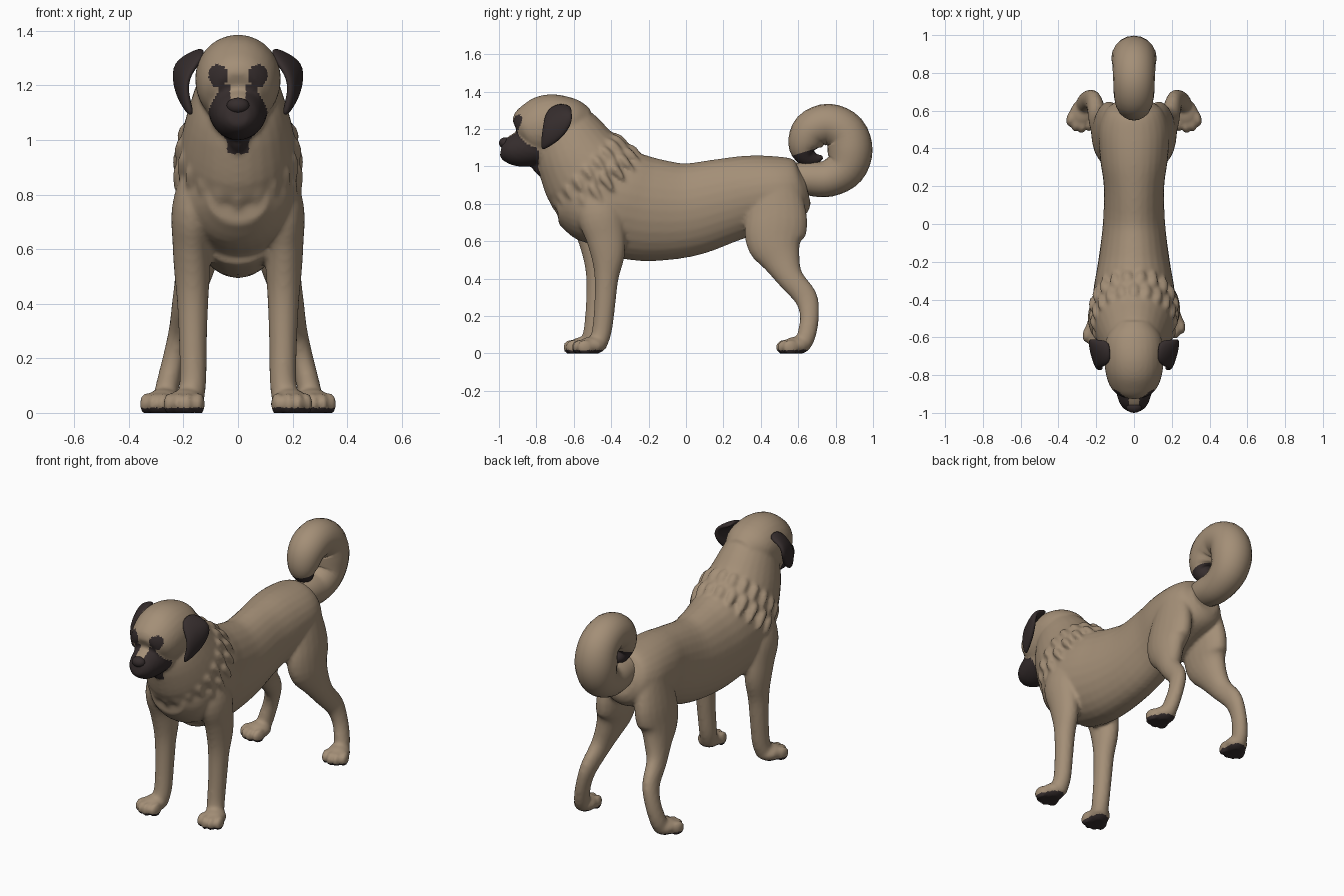
import bpy, bmesh, math
from mathutils import Vector, Matrix

if "Cube" in bpy.data.objects:
    bpy.data.objects.remove(bpy.data.objects["Cube"])


def material(name, rgb):
    m = bpy.data.materials.new(name)
    m.diffuse_color = (*rgb, 1)
    m.use_nodes = True
    m.node_tree.nodes["Principled BSDF"].inputs["Base Color"].default_value = m.diffuse_color
    return m


TAN = material("tan fur", (0.37, 0.275, 0.185))
DARK = material("dark brown fur", (0.036, 0.026, 0.026))


def spline(pts, steps=4):
    """Catmull-Rom through (x, y, z, half width, half depth) stations."""
    p = [Vector(q) for q in pts]
    p = [2 * p[0] - p[1]] + p + [2 * p[-1] - p[-2]]
    out = []
    for i in range(1, len(p) - 2):
        a, b, c, d = p[i - 1:i + 3]
        for s in range(steps):
            t = s / steps
            out.append(0.5 * (2 * b + (c - a) * t + (2 * a - 5 * b + 4 * c - d) * t ** 2
                              + (3 * b - a - 3 * c + d) * t ** 3))
    return out + [p[-2]]


def tube(bm, pts, sides=20, steps=4):
    """Loft elliptical rings square to the path, closed at both ends."""
    st = spline(pts, steps)
    rings = []
    for i, s in enumerate(st):
        t = (st[min(i + 1, len(st) - 1)].xyz - st[max(i - 1, 0)].xyz).normalized()
        side = (Vector((1, 0, 0)) - t * t.x).normalized()
        up = t.cross(side)
        a, b = max(s[3], 0.004), max(s[4], 0.004)
        rings.append([bm.verts.new(s.xyz + side * a * math.cos(k * math.tau / sides)
                                   + up * b * math.sin(k * math.tau / sides)) for k in range(sides)])
    for r, q in zip(rings, rings[1:]):
        for k in range(sides):
            bm.faces.new((r[k], r[k - 1], q[k - 1], q[k]))
    bm.faces.new(rings[0])
    bm.faces.new(rings[-1][::-1])


def ball(bm, c, r, turn=0):
    m = Matrix.Translation(c) @ Matrix.Rotation(turn, 4, 'Z') @ Matrix.Diagonal((*r, 1))
    bmesh.ops.create_uvsphere(bm, u_segments=16, v_segments=10, radius=1, matrix=m)


def finish(name, bm, mats=(TAN,)):
    bmesh.ops.recalc_face_normals(bm, faces=bm.faces[:])
    me = bpy.data.meshes.new(name)
    bm.to_mesh(me)
    bm.free()
    ob = bpy.data.objects.new(name, me)
    bpy.context.collection.objects.link(ob)
    for m in mats:
        me.materials.append(m)
    me.shade_smooth()
    return ob


def flat(rows):
    """Stations on the centre line: (y, z, half width, half depth)."""
    return [(0, *r) for r in rows]


bm = bmesh.new()
# torso, rump to chest
tube(bm, flat([(.645, .89, .09, .09), (.60, .88, .15, .155), (.50, .87, .185, .185),
               (.35, .85, .18, .21), (.20, .815, .16, .228), (0, .767, .165, .252),
               (-.20, .77, .19, .278), (-.35, .80, .215, .285), (-.48, .82, .22, .265),
               (-.60, .80, .19, .20), (-.69, .79, .11, .10)]), 28)
# neck
tube(bm, flat([(-.36, .85, .19, .22), (-.49, .93, .215, .265), (-.57, 1.04, .20, .235),
               (-.64, 1.17, .16, .185), (-.71, 1.24, .12, .13)]), 28)
# skull
tube(bm, flat([(-.52, 1.23, .09, .08), (-.60, 1.235, .145, .13), (-.70, 1.225, .157, .163),
               (-.79, 1.205, .15, .16), (-.86, 1.19, .125, .125), (-.897, 1.175, .08, .075)]), 28)
# muzzle
tube(bm, flat([(-.72, 1.11, .11, .09), (-.84, 1.10, .104, .10), (-.91, 1.09, .09, .09),
               (-.96, 1.09, .07, .067), (-.988, 1.095, .04, .04)]), 24)
# chin tuft
tube(bm, [(0, -.79, 1.05, .05, .05), (0, -.785, .99, .035, .035), (0, -.775, .95, .008, .008)])

# ruff of fur tufts round the neck
n, u = Vector((0, -.7, .714)), Vector((0, .714, .7))
for cy, cz, w, h, off in ((-.535, .985, .195, .235, 0), (-.475, .92, .205, .25, .5)):
    for k in range(20):
        ang = (k + off) * math.tau / 20
        rad = Vector((math.cos(ang), 0, 0)) + u * math.sin(ang)
        p = Vector((0, cy, cz)) + Vector((w * math.cos(ang), 0, 0)) + u * h * math.sin(ang)
        d = (-n * .8 + rad * .3 + Vector((0, 0, -.25))).normalized()
        tube(bm, [(*(p - d * .04), .01, .01), (*p, .033, .028), (*(p + d * .05), .026, .022),
                  (*(p + d * .1), .004, .004)], 8, 2)


def paw(x, y, turn):
    ball(bm, (x, y, .042), (.066, .075, .048), turn)
    for i in range(4):
        dx = -.054 + .036 * i
        dy = -.065 if i in (1, 2) else -.045
        v = Matrix.Rotation(turn, 3, 'Z') @ Vector((dx, dy, 0))
        ball(bm, (x + v.x, y + v.y, .033), (.022, .045, .041), turn)


# legs; the left foreleg stands slightly further forward
front = [(.14, -.47, .90, .06, .09), (.165, -.46, .75, .077, .12), (.17, -.43, .62, .07, .105),
         (.168, -.418, .52, .066, .09), (.166, -.425, .40, .057, .064), (.165, -.435, .25, .051, .056),
         (.165, -.45, .12, .049, .053), (.175, -.475, .04, .05, .05)]
hind = [(.11, .49, .90, .07, .12), (.13, .485, .72, .083, .165), (.145, .475, .60, .08, .155),
        (.165, .51, .50, .066, .105), (.19, .56, .40, .052, .07), (.21, .64, .30, .044, .062),
        (.235, .66, .20, .041, .051), (.258, .645, .10, .043, .05), (.268, .62, .04, .045, .045)]
for s in (1, -1):
    shift = 0 if s > 0 else -.045
    tube(bm, [(s * x, y + shift, z, a, b) for x, y, z, a, b in front])
    tube(bm, [(s * x, y, z, a, b) for x, y, z, a, b in hind])
    paw(s * .19, -.502 + shift, s * .15)
    paw(s * .272, .59, s * .25)

# fuse everything into one skin
body = finish("body", bm)
r = body.modifiers.new("fuse", 'REMESH')
r.mode, r.voxel_size = 'VOXEL', .011
sm = body.modifiers.new("soften", 'SMOOTH')
sm.factor, sm.iterations = .5, 4
dg = bpy.context.evaluated_depsgraph_get()
skin = bpy.data.meshes.new_from_object(body.evaluated_get(dg))
body.modifiers.clear()
body.data = skin
skin.materials.clear()
skin.materials.append(TAN)
skin.materials.append(DARK)
for v in skin.vertices:
    v.co.z = max(v.co.z, 0)


def is_dark(c):
    x, y, z = abs(c.x), c.y, c.z
    if z < .02:                                                     # soles
        return True
    if y > -.73 or z < .95:
        return False
    muzzle = (y < -.79 - max(0, z - 1.08) * .5 and z < 1.2
              and x < .112 - max(0, z - 1.1) * .5 and (z < 1.145 or x > .03))
    eye = ((x - .072) / .036) ** 2 + ((z - 1.235) / .042) ** 2 < 1 and y < -.78
    chin = z < 1.04 and x < .04
    return muzzle or eye or chin


for f in skin.polygons:
    f.material_index = int(is_dark(f.center))
skin.shade_smooth()

# curled tail with a dark tip
bm = bmesh.new()
curl = [(.55, .95, .07), (.66, .935, .09), (.76, .935, .098), (.85, .99, .11), (.877, 1.085, .12),
        (.85, 1.18, .115), (.76, 1.225, .11), (.67, 1.19, .105), (.635, 1.11, .088),
        (.65, 1.055, .06), (.69, 1.04, .035), (.73, 1.05, .008)]
tube(bm, [(0, y, z, w, w) for y, z, w in curl], 20)
tail = finish("tail", bm, (TAN, DARK))
for i, f in enumerate(tail.data.polygons):
    f.material_index = int(i >= 34 * 20 and i != len(tail.data.polygons) - 2)

# nose and eyes
bm = bmesh.new()
ball(bm, (0, -.968, 1.125), (.042, .032, .03))
finish("nose", bm, (DARK,))
for s, side in ((1, "right"), (-1, "left")):
    bm = bmesh.new()
    ball(bm, (s * .07, -.872, 1.235), (.018, .018, .016))
    finish(side + "_eye", bm, (DARK,))
    # drooping ear: bent flap, given thickness
    bm = bmesh.new()
    flap = [[(.12, -.74, 1.31), (.125, -.67, 1.34), (.13, -.61, 1.32)],
            [(.185, -.765, 1.235), (.205, -.69, 1.28), (.225, -.61, 1.295)],
            [(.19, -.775, 1.16), (.217, -.70, 1.19), (.238, -.60, 1.235)],
            [(.162, -.78, 1.075), (.182, -.735, 1.10), (.208, -.665, 1.145)]]
    g = [[bm.verts.new((s * x, y, z)) for x, y, z in row] for row in flap]
    for a, b in zip(g, g[1:]):
        for k in range(2):
            bm.faces.new((a[k], a[k + 1], b[k + 1], b[k]))
    ear = finish(side + "_ear", bm, (DARK,))
    so = ear.modifiers.new("thickness", 'SOLIDIFY')
    so.thickness, so.offset = .035, 0
    sub = ear.modifiers.new("round", 'SUBSURF')
    sub.levels = sub.render_levels = 2
